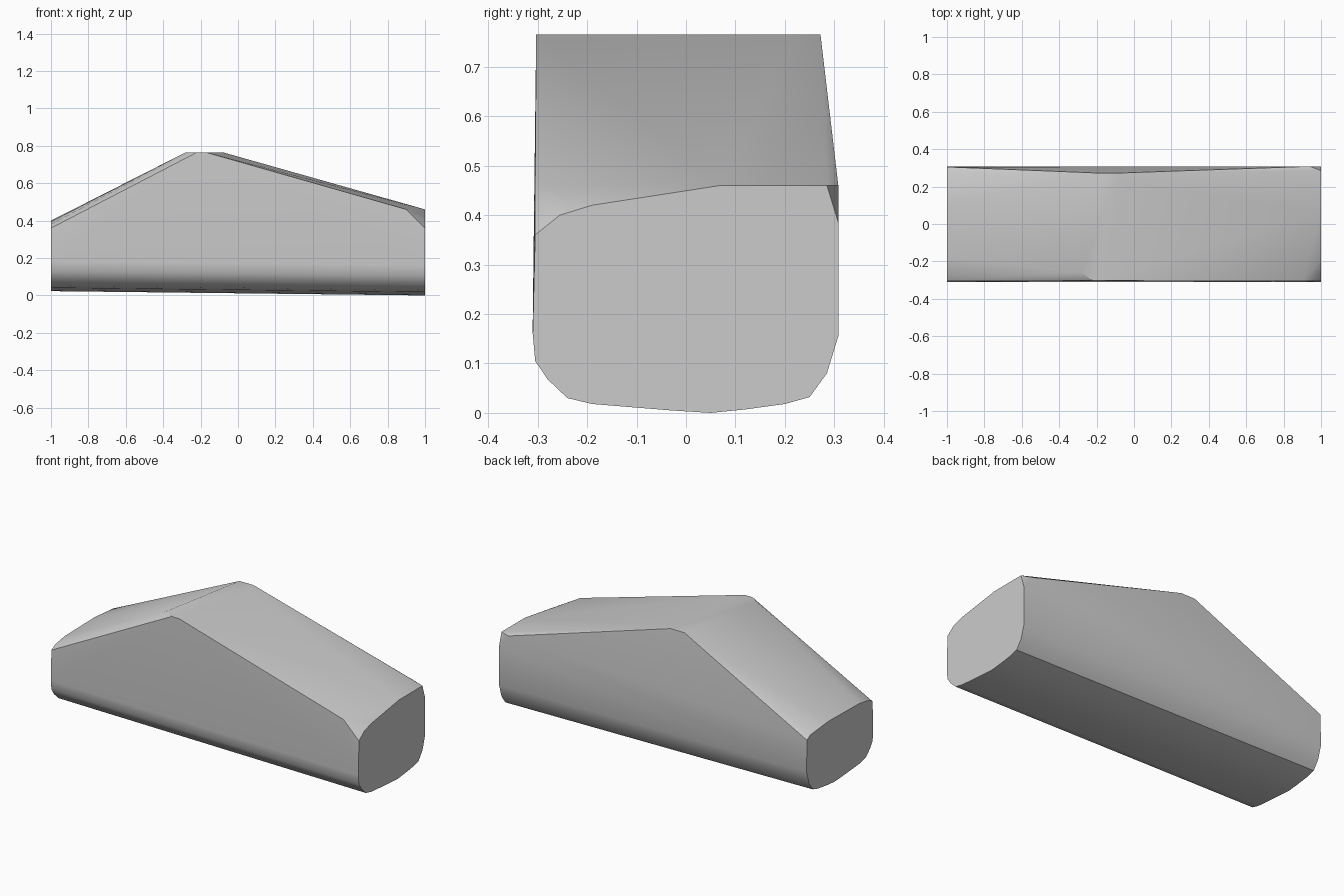
import bpy, bmesh, math

cube = bpy.data.objects.get("Cube")
if cube:
    bpy.data.objects.remove(cube, do_unlink=True)

# Single grey material
grey = bpy.data.materials.new("stone_grey")
grey.use_nodes = True
colour = (0.6, 0.6, 0.6, 1)
grey.diffuse_color = colour
grey.node_tree.nodes["Principled BSDF"].inputs["Base Color"].default_value = colour

# Rounded underside shared by both ends, as (y, z)
underside = [(0.308, 0.155), (0.285, 0.08), (0.25, 0.032), (0.2, 0.018),
             (0.12, 0.007), (0.05, 0.0), (-0.03, 0.005), (-0.19, 0.018),
             (-0.24, 0.03), (-0.28, 0.068), (-0.305, 0.105), (-0.31, 0.16)]

# Upper outline of each end, as (y, z)
right_top = [(-0.305, 0.36), (-0.255, 0.4), (-0.19, 0.42),
             (0.07, 0.46), (0.285, 0.46), (0.308, 0.385)]
left_top = [(-0.305, 0.36), (-0.27, 0.38), (-0.18, 0.395),
            (0.1, 0.4), (0.27, 0.385), (0.305, 0.365)]

# Flat ridge outline, as (x, y)
ridge = [(-0.28, -0.26), (-0.22, -0.303), (-0.17, -0.303), (-0.15, -0.2),
         (-0.08, 0.22), (-0.09, 0.272), (-0.18, 0.272)]

points = [(1, y, z) for y, z in underside + right_top]
points += [(-1, y, z + 0.023) for y, z in underside]
points += [(-1, y, z) for y, z in left_top]
points += [(x, y, 0.765) for x, y in ridge]
# Clipped shoulders near the taller end
points += [(0.9, -0.305, 0.46), (0.94, 0.308, 0.46)]

# Wrap the sections into one convex solid
bm = bmesh.new()
for p in points:
    bm.verts.new(p)
hull = bmesh.ops.convex_hull(bm, input=bm.verts[:])
loose = {g for g in hull["geom_interior"] + hull["geom_unused"]
         if isinstance(g, bmesh.types.BMVert)}
bmesh.ops.delete(bm, geom=list(loose), context="VERTS")
bmesh.ops.dissolve_limit(bm, angle_limit=math.radians(0.5),
                         verts=bm.verts[:], edges=bm.edges[:])
bmesh.ops.recalc_face_normals(bm, faces=bm.faces[:])
mesh = bpy.data.meshes.new("ridged_block")
bm.to_mesh(mesh)
bm.free()

block = bpy.data.objects.new("ridged_block", mesh)
bpy.context.collection.objects.link(block)
mesh.materials.append(grey)

# Soft shading with crisp main edges
bpy.ops.object.select_all(action="DESELECT")
block.select_set(True)
bpy.context.view_layer.objects.active = block
bpy.ops.object.shade_smooth_by_angle(angle=math.radians(35))
